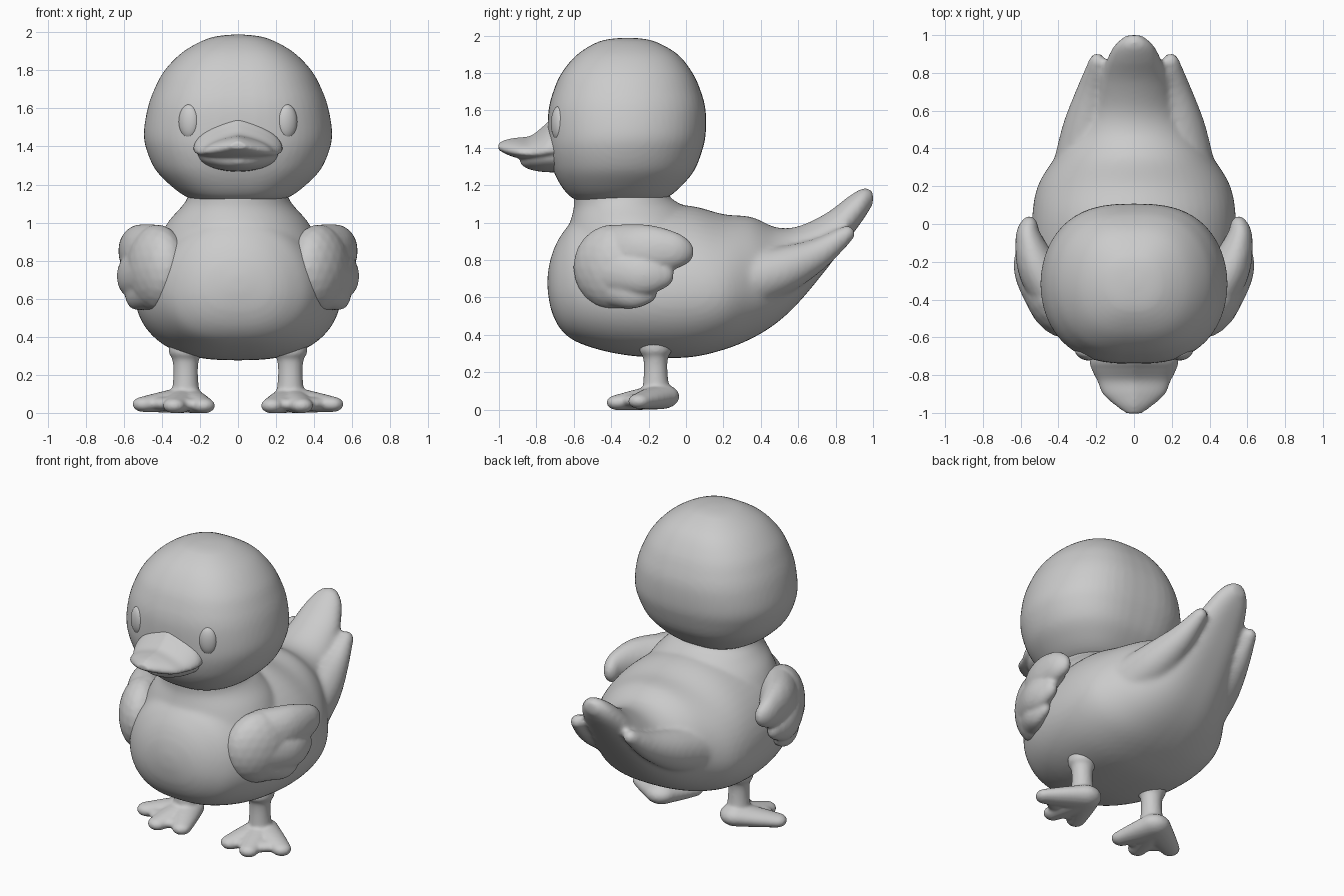
import bpy, bmesh, math
from mathutils import Matrix, Vector

if "Cube" in bpy.data.objects:
    bpy.data.objects.remove(bpy.data.objects["Cube"])

clay = bpy.data.materials.new("light grey")
clay.use_nodes = True
clay.diffuse_color = (0.6, 0.6, 0.6, 1)
clay.node_tree.nodes["Principled BSDF"].inputs["Base Color"].default_value = (0.6, 0.6, 0.6, 1)


def spline(rows, steps):
    """Smoothly resample rows of values (Catmull-Rom)."""
    out = []
    for i in range(len(rows) - 1):
        near = [rows[max(0, min(len(rows) - 1, i + k))] for k in (-1, 0, 1, 2)]
        for s in range(steps):
            t = s / steps
            out.append([b + t * (c - a) / 2 + t * t * (a - 2.5 * b + 2 * c - d / 2)
                        + t ** 3 * (1.5 * (b - c) + (d - a) / 2)
                        for a, b, c, d in zip(*near)])
    return out + [list(rows[-1])]


def loft(bm, rows, axis, widest=0.5, upper=1.0, lower=1.0, sides=56, steps=5):
    """Rows are (position on axis, low, high, half width); upper and lower
    bend each half of the section: under 1 is boxy, over 1 is peaked."""
    rings = []
    for pos, lo, hi, half in spline(rows, steps):
        mid = lo + widest * (hi - lo)
        ring = []
        for k in range(sides):
            a = 2 * math.pi * k / sides
            c, s = math.cos(a), math.sin(a)
            x = half * math.copysign(abs(c) ** (upper if s > 0 else lower), c)
            v = mid + s * ((hi - mid) if s > 0 else (mid - lo))
            ring.append(bm.verts.new((x, pos, v) if axis == "y" else (x, v, pos)))
        rings.append(ring)
    for r, q in zip(rings, rings[1:]):
        for k in range(sides):
            n = (k + 1) % sides
            bm.faces.new((r[k], r[n], q[n], q[k]))
    bm.faces.new(rings[0])
    bm.faces.new(rings[-1])


def ball(bm, centre, size, turn=0):
    m = (Matrix.Translation(centre) @ Matrix.Rotation(turn, 4, "Z")
         @ Matrix.Diagonal((*size, 1)))
    bmesh.ops.create_icosphere(bm, subdivisions=3, radius=1, matrix=m)


def chain(bm, rows, squash=(1, 1, 1), steps=8):
    """Overlapping balls along a path of (x, y, z, radius)."""
    for x, y, z, r in spline(rows, steps):
        ball(bm, (x, y, z), [r * q for q in squash])


def finish(name, bm, voxel=0, smooth=0, mirror=False):
    bmesh.ops.recalc_face_normals(bm, faces=bm.faces)
    mesh = bpy.data.meshes.new(name)
    bm.to_mesh(mesh)
    bm.free()
    mesh.materials.append(clay)
    mesh.polygons.foreach_set("use_smooth", [True] * len(mesh.polygons))
    ob = bpy.data.objects.new(name, mesh)
    bpy.context.collection.objects.link(ob)
    if voxel:
        m = ob.modifiers.new("fuse", "REMESH")
        m.mode, m.voxel_size, m.use_smooth_shade = "VOXEL", voxel, True
    if smooth:
        m = ob.modifiers.new("soften", "SMOOTH")
        m.factor, m.iterations = 0.5, smooth
    if mirror:
        m = ob.modifiers.new("mirror", "MIRROR")
        m.use_mirror_merge = False


# Body with tail, neck and side tail feathers
bm = bmesh.new()
loft(bm, [(-.74, .64, .72, .05), (-.72, .53, .82, .18), (-.67, .43, .93, .29),
          (-.58, .36, 1.02, .39), (-.4, .305, 1.06, .48), (-.2, .28, 1.09, .53),
          (.02, .28, 1.09, .54), (.2, .32, 1.045, .51), (.35, .38, 1.03, .42),
          (.48, .46, .975, .33), (.6, .57, .98, .25), (.75, .75, 1.05, .19),
          (.87, .91, 1.14, .145), (.95, 1.02, 1.185, .1), (1, 1.1, 1.17, .04)],
     "y", widest=.42, lower=.75)
loft(bm, [(.8, -.67, .15, .45), (.9, -.65, .12, .42), (1, -.62, .07, .37),
          (1.08, -.6, 0, .3), (1.13, -.6, -.08, .265), (1.18, -.6, -.1, .26)], "z")
for side in (1, -1):
    chain(bm, [(side * .27, .3, .68, .16), (side * .25, .5, .74, .13),
               (side * .22, .7, .83, .085), (side * .195, .86, .94, .045)])
finish("body", bm, .016, 7)

# Head
bm = bmesh.new()
loft(bm, [(1.988, -.34, -.28, .03), (1.97, -.46, -.17, .15), (1.9, -.58, -.045, .285),
          (1.8, -.665, .035, .385), (1.7, -.71, .08, .44), (1.6, -.735, .105, .475),
          (1.47, -.74, .105, .495), (1.38, -.735, .085, .48), (1.28, -.71, .045, .435),
          (1.2, -.67, -.02, .36), (1.14, -.62, -.09, .28), (1.11, -.56, -.16, .2)],
     "z", upper=.72, lower=.72)
finish("head", bm, .016, 3)

# Bill, upper and lower fused
bm = bmesh.new()
loft(bm, [(-.62, 1.33, 1.57, .22), (-.72, 1.33, 1.55, .235), (-.77, 1.33, 1.51, .225),
          (-.83, 1.335, 1.465, .195), (-.9, 1.345, 1.455, .165),
          (-.96, 1.365, 1.445, .1), (-1.003, 1.39, 1.425, .04)],
     "y", widest=.25, upper=1.7)
loft(bm, [(-.6, 1.265, 1.38, .22), (-.75, 1.27, 1.38, .2), (-.82, 1.28, 1.37, .155),
          (-.86, 1.295, 1.36, .1), (-.885, 1.315, 1.345, .03)], "y", widest=.8)
finish("bill", bm, .01, 4)

# Eyes
bm = bmesh.new()
ball(bm, (.258, -.683, 1.53), (.056, .036, .092), .38)
finish("eyes", bm, mirror=True)

# Wings: a round shoulder with three feathers, flaring outward to the back
bm = bmesh.new()
ball(bm, (.425, -.39, .76), (.145, .225, .23), -.45)
flat = (.65, 1, 1)
chain(bm, [(.42, -.37, .83, .16), (.52, -.22, .845, .145),
           (.56, -.09, .85, .105), (.555, -.035, .845, .077)], flat)
chain(bm, [(.46, -.38, .75, .16), (.56, -.24, .72, .115), (.57, -.14, .72, .075)], flat)
chain(bm, [(.44, -.39, .69, .145), (.53, -.29, .635, .095), (.545, -.22, .63, .065)], flat)
finish("wings", bm, .012, 3, mirror=True)

# Legs and webbed feet
bm = bmesh.new()
loft(bm, [(.05, -.24, -.06, .09), (.13, -.23, -.09, .07), (.22, -.225, -.1, .064),
          (.28, -.23, -.095, .07), (.32, -.25, -.075, .088), (.4, -.24, -.08, .085)], "z")
bmesh.ops.translate(bm, verts=bm.verts, vec=(.275, 0, 0))
heel = Vector((.275, -.135, .07))
toes = [Vector(p) for p in ((.18, -.335, .038), (.335, -.365, .038), (.495, -.25, .045))]
for toe in toes:
    mid = heel.lerp(toe, .55)
    chain(bm, [(*heel, .1), (*mid, .08), (*toe, .06)], (1, 1, .68))
for a, b in zip(toes, toes[1:]):
    for reach in (.35, .5, .65, .8):
        p, q = heel.lerp(a, reach), heel.lerp(b, reach)
        chain(bm, [(*p, .06), (*q, .06)], (1, 1, .6))
finish("feet", bm, .01, 5, mirror=True)
